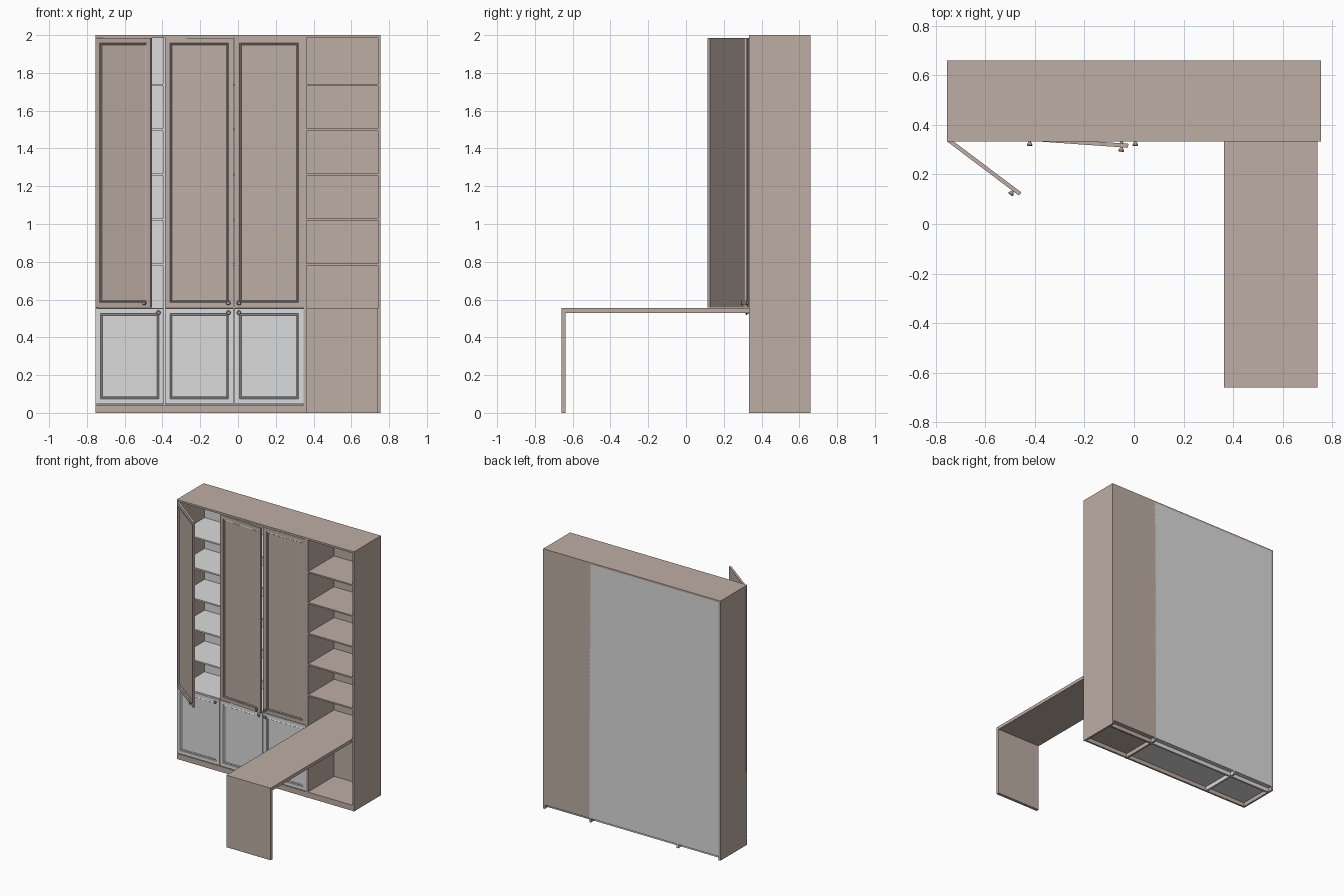
import bpy, bmesh, math
from mathutils import Matrix, Vector

if "Cube" in bpy.data.objects:
    bpy.data.objects.remove(bpy.data.objects["Cube"])


def material(name, color):
    m = bpy.data.materials.new(name)
    m.use_nodes = True
    m.diffuse_color = (*color, 1)
    m.node_tree.nodes["Principled BSDF"].inputs["Base Color"].default_value = (*color, 1)
    return m


BROWN = material("taupe wood", (0.51, 0.42, 0.37))
WHITE = material("off white", (0.71, 0.71, 0.71))
KNOB = material("knob grey brown", (0.36, 0.33, 0.31))


def finish(bm, name, mat):
    me = bpy.data.meshes.new(name)
    bm.to_mesh(me)
    bm.free()
    me.materials.append(mat)
    ob = bpy.data.objects.new(name, me)
    bpy.context.collection.objects.link(ob)
    return ob


def box_mesh(x, y, z):
    bm = bmesh.new()
    bmesh.ops.create_cube(bm, size=1)
    for v in bm.verts:
        v.co = Vector([lo + (c + 0.5) * (hi - lo) for c, (lo, hi) in zip(v.co, (x, y, z))])
    return bm


def box(name, x, y, z, mat):
    return finish(box_mesh(x, y, z), name, mat)


FRONT, CARCASS, BACK = 0.333, 0.35, 0.66   # door face, carcass front, rear
LEFT, DIV, CASE, RIGHT = -0.755, -0.39, 0.348, 0.755
T = 0.014                                  # board thickness
TOP, BASE = 1.986, 0.045

# Outer shell
box("top_board", (LEFT, RIGHT), (FRONT, BACK), (TOP, 2), BROWN)
box("end_panel", (LEFT, LEFT + T), (CASE and CARCASS, BACK), (0, TOP), BROWN)
box("bookcase_inner_side", (CASE, CASE + T), (FRONT, BACK), (0, TOP), BROWN)
box("bookcase_outer_side", (RIGHT - T, RIGHT), (FRONT, BACK), (0, TOP), BROWN)
box("cupboard_divider", (DIV - T / 2, DIV + T / 2), (CARCASS, BACK), (0, TOP), WHITE)
box("cupboard_back", (LEFT + T, CASE + T), (BACK - 0.008, BACK), (0.03, TOP), WHITE)
box("bookcase_back", (CASE + T, RIGHT - T), (BACK - 0.008, BACK), (0.03, TOP), BROWN)

# Plinth rails, bottoms and shelves of every bay
box("cupboard_plinth", (LEFT, CASE), (FRONT + 0.003, CARCASS), (0, BASE - 0.003), BROWN)
box("bookcase_plinth", (CASE + T, RIGHT - T), (FRONT + 0.003, CARCASS), (0, BASE - T), BROWN)
shelf_heights = [0.786 + 0.2375 * i for i in range(5)]
bays = [("left_cupboard", LEFT + T, DIV - T / 2, CARCASS, WHITE),
        ("wide_cupboard", DIV + T / 2, CASE, CARCASS, WHITE),
        ("bookcase", CASE + T, RIGHT - T, FRONT, BROWN)]
for name, x0, x1, y0, mat in bays:
    box(name + "_bottom", (x0, x1), (y0, BACK - 0.008), (BASE - T, BASE), mat)
    box(name + "_rear_rail", (x0, x1), (0.61, 0.624), (0, BASE - T), mat)
    box(name + "_middle_board", (x0, x1), (y0, BACK - 0.008), (0.541, 0.555), mat)
    for z in shelf_heights:
        box(name + "_shelf", (x0, x1), (y0 + 0.004, BACK - 0.008), (z - 0.005, z + 0.006), mat)

# Desk projecting from the bookcase
box("desk_top", (0.363, 0.74), (-0.66, FRONT), (0.53, 0.555), BROWN)
box("desk_leg", (0.363, 0.74), (-0.66, -0.637), (0, 0.53), BROWN)


# Panelled door hinged on its front left edge, with a flared knob
def door(name, x, width, z0, z1, knob_x, knob_z, mat, angle=0):
    place = Matrix.Translation((x, FRONT, 0)) @ Matrix.Rotation(math.radians(-angle), 4, "Z")
    bm = box_mesh((0, width), (0, 0.016), (z0, z1))
    bm.normal_update()
    face = min(bm.faces, key=lambda f: f.normal.y)
    for inset, depth in ((0.037, 0), (0.004, -0.006), (0.007, 0.003), (0.005, -0.005)):
        bmesh.ops.inset_region(bm, faces=[face], thickness=inset, depth=depth)
    finish(bm, name, mat).matrix_world = place

    bm = bmesh.new()
    turn = Matrix.Rotation(math.radians(90), 4, "X")
    for r1, r2, y, length in ((0.004, 0.012, -0.007, 0.014), (0.012, 0.009, -0.016, 0.004)):
        bmesh.ops.create_cone(bm, cap_ends=True, segments=20, radius1=r1, radius2=r2, depth=length,
                              matrix=Matrix.Translation((knob_x, y, knob_z)) @ turn)
    finish(bm, name + "_knob", KNOB).matrix_world = place


columns = [("left", -0.754, 0.363, 0.333, 37), ("middle", -0.387, 0.364, 0.337, 4),
           ("right", -0.018, 0.364, 0.023, 0)]
for side, x, width, knob_x, angle in columns:
    door(side + "_upper_door", x, width, 0.557, 1.984, knob_x, 0.582, BROWN, angle)
    door(side + "_lower_door", x, width, 0.048, 0.552, knob_x, 0.53, WHITE)
